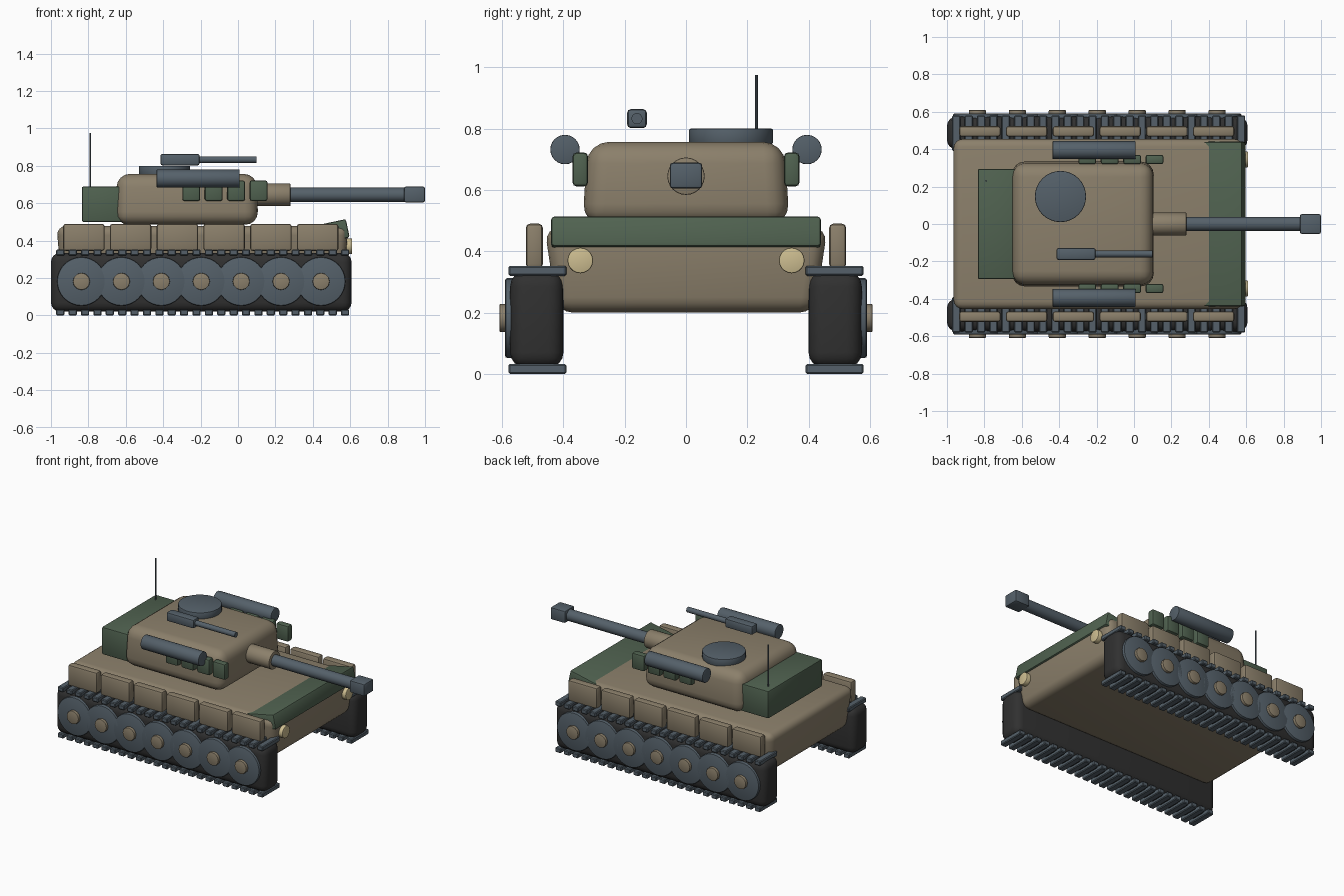
import bpy, bmesh, math
from mathutils import Matrix, Vector

if "Cube" in bpy.data.objects:
    bpy.data.objects.remove(bpy.data.objects["Cube"], do_unlink=True)


def material(name, rgb):
    m = bpy.data.materials.new(name)
    m.use_nodes = True
    m.diffuse_color = (*rgb, 1)
    m.node_tree.nodes["Principled BSDF"].inputs["Base Color"].default_value = (*rgb, 1)
    return m


TAN = material("desert tan", (0.26, 0.215, 0.147))
SLATE = material("slate steel", (0.09, 0.118, 0.143))
RUBBER = material("dark rubber", (0.03, 0.03, 0.03))
GREEN = material("olive green", (0.08, 0.122, 0.08))
CREAM = material("lamp cream", (0.61, 0.51, 0.28))


def finish(bm, name, mat):
    bmesh.ops.recalc_face_normals(bm, faces=bm.faces)
    mesh = bpy.data.meshes.new(name)
    bm.to_mesh(mesh)
    bm.free()
    mesh.materials.append(mat)
    obj = bpy.data.objects.new(name, mesh)
    bpy.context.collection.objects.link(obj)
    bpy.ops.object.select_all(action='DESELECT')
    obj.select_set(True)
    bpy.context.view_layer.objects.active = obj
    bpy.ops.object.shade_smooth_by_angle(angle=math.radians(35))
    return obj


def box(name, xs, ys, zs, mat, bevel=0.01, segments=2, top=(1, 1), bottom=(1, 1), tilt=0):
    """Rounded box between limits, with optional top and bottom taper."""
    bm = bmesh.new()
    bmesh.ops.create_cube(bm, size=1)
    size = Vector((xs[1] - xs[0], ys[1] - ys[0], zs[1] - zs[0]))
    centre = Vector((sum(xs), sum(ys), sum(zs))) / 2
    for v in bm.verts:
        taper = top if v.co.z > 0 else bottom
        v.co = Vector((v.co.x * size.x * taper[0], v.co.y * size.y * taper[1], v.co.z * size.z))
    bmesh.ops.bevel(bm, geom=bm.edges[:], offset=bevel, segments=segments,
                    profile=0.5, affect='EDGES', clamp_overlap=True)
    bmesh.ops.rotate(bm, verts=bm.verts, matrix=Matrix.Rotation(tilt, 3, 'Y'))
    bmesh.ops.translate(bm, verts=bm.verts, vec=centre)
    return finish(bm, name, mat)


def rod(name, start, axis, length, radius, mat, sides=24, bevel=0):
    """Cylinder from a start point along an axis."""
    bm = bmesh.new()
    bmesh.ops.create_cone(bm, cap_ends=True, segments=sides,
                          radius1=radius, radius2=radius, depth=length)
    if bevel:
        rims = [e for e in bm.edges if abs(e.verts[0].co.z - e.verts[1].co.z) < 1e-5]
        bmesh.ops.bevel(bm, geom=rims, offset=bevel, segments=2, profile=0.5, affect='EDGES')
    direction = Vector(axis)
    turn = direction.to_track_quat('Z', 'Y').to_matrix()
    bmesh.ops.rotate(bm, verts=bm.verts, matrix=turn)
    bmesh.ops.translate(bm, verts=bm.verts, vec=Vector(start) + direction * length / 2)
    return finish(bm, name, mat)


def span(side, inner, outer):
    return tuple(sorted((side * inner, side * outer)))


# Hull with the tilted front plate
box("hull", (-0.97, 0.59), (-0.462, 0.462), (0.2, 0.478), TAN, 0.05, 4, bottom=(0.97, 0.91))
box("front_plate", (0.29, 0.59), (-0.44, 0.44), (0.385, 0.485), GREEN, 0.01, 2,
    tilt=-math.radians(12))

# Running gear, skirts and fittings on each side
for side, label in ((-1, "right"), (1, "left")):
    box(f"{label}_track", (-1, 0.607), span(side, 0.4, 0.574), (0.02, 0.335), RUBBER, 0.05, 4)
    for i in range(24):
        x = -0.95 + i * 0.0662
        for level, z in (("upper", 0.32), ("lower", 0)):
            box(f"{label}_{level}_track_pad_{i + 1}", (x - 0.022, x + 0.022),
                span(side, 0.39, 0.58), (z, z + 0.032), SLATE, 0.005, 1)
    for i in range(7):
        x = -0.837 + i * 0.2135
        rod(f"{label}_wheel_{i + 1}", (x, side * 0.53, 0.182), (0, side, 0),
            0.06, 0.13, SLATE, 32, 0.006)
        rod(f"{label}_hub_{i + 1}", (x, side * 0.58, 0.182), (0, side, 0),
            0.029, 0.046, TAN, 12, 0.004)
    for i in range(6):
        x = -0.824 + i * 0.25
        box(f"{label}_skirt_{i + 1}", (x - 0.111, x + 0.111), span(side, 0.467, 0.523),
            (0.345, 0.49), TAN, 0.014, 2)
    for i in range(4):
        x = -0.25 + i * 0.12
        box(f"{label}_launcher_{i + 1}", (x - 0.048, x + 0.048), span(side, 0.32, 0.37),
            (0.612, 0.722), GREEN, 0.012, 2)
    rod(f"{label}_side_tube", (-0.435, side * 0.395, 0.732), (1, 0, 0),
        0.443, 0.048, SLATE, 24, 0.003)
    rod(f"{label}_headlight", (0.56, side * 0.345, 0.37), (1, 0, 0),
        0.05, 0.042, CREAM, 20, 0.005)

# Turret with the rear stowage box
box("turret", (-0.655, 0.108), (-0.338, 0.338), (0.485, 0.757), TAN, 0.07, 4,
    top=(0.98, 0.95))
box("rear_stowage", (-0.835, -0.6), (-0.295, 0.295), (0.5, 0.69), GREEN, 0.01, 2)
rod("antenna", (-0.79, 0.23, 0.68), (0, 0, 1), 0.295, 0.005, SLATE, 8)
rod("hatch", (-0.393, 0.147, 0.75), (0, 0, 1), 0.05, 0.137, SLATE, 32, 0.005)

# Main gun
rod("gun_mantlet", (0.05, 0, 0.645), (1, 0, 0), 0.23, 0.061, TAN, 24, 0.004)
rod("gun_barrel", (0.26, 0, 0.645), (1, 0, 0), 0.64, 0.038, SLATE, 24)
box("muzzle_brake", (0.887, 1), (-0.053, 0.053), (0.605, 0.689), SLATE, 0.01, 2)

# Roof machine gun
box("roof_gun_body", (-0.415, -0.205), (-0.192, -0.128), (0.802, 0.864), SLATE, 0.012, 2)
rod("roof_gun_barrel", (-0.22, -0.16, 0.833), (1, 0, 0), 0.318, 0.018, SLATE, 16)
